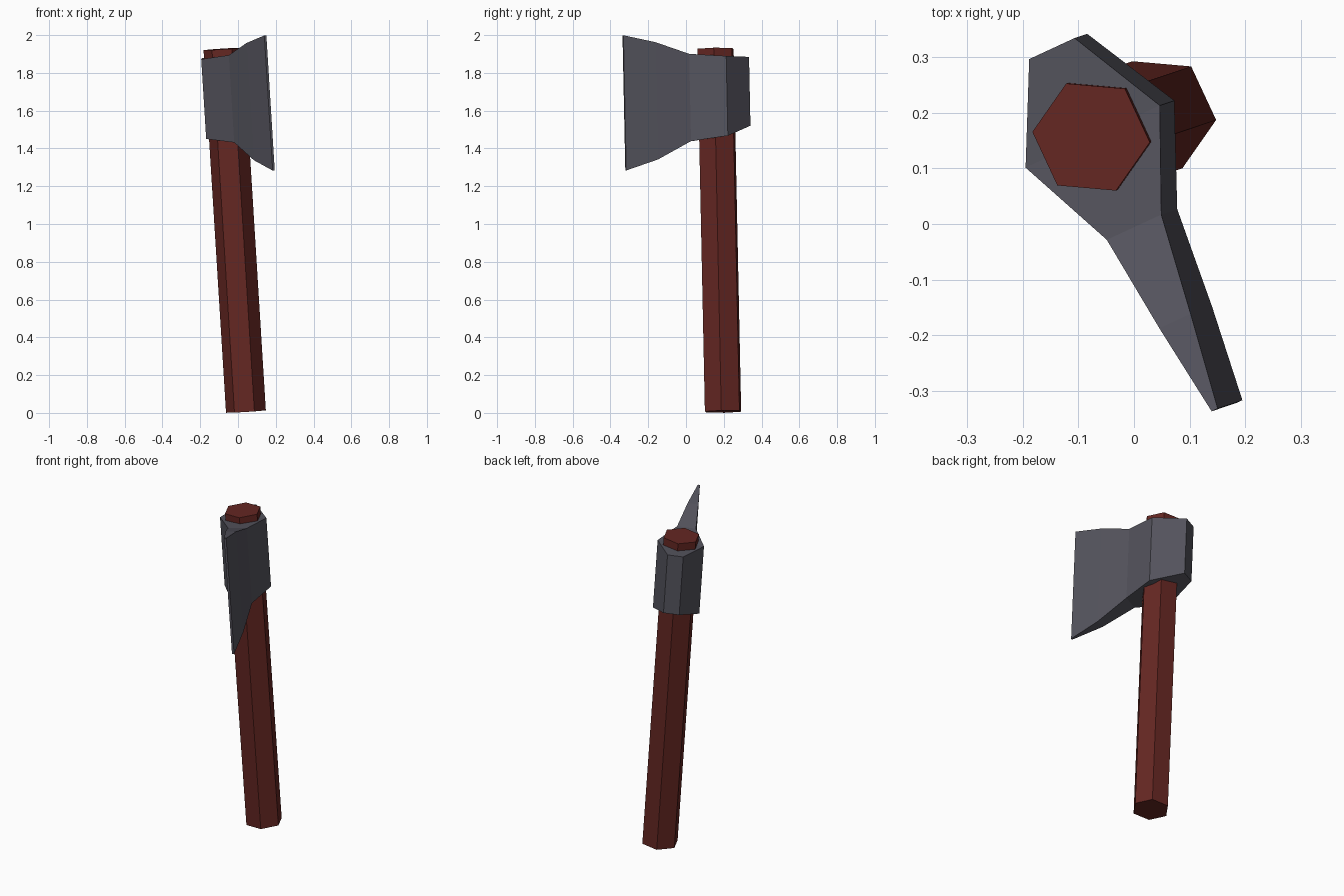
import bpy, bmesh, math
from mathutils import Vector, Matrix

if "Cube" in bpy.data.objects:
    bpy.data.objects.remove(bpy.data.objects["Cube"])

# Tilted frame shared by both parts: handle foot and handle top centres
foot = Vector((0.042, 0.196, 0.007))
top = Vector((-0.077, 0.156, 1.927))
axis = top - foot
frame = Matrix.Translation(foot) @ Vector((0, 0, 1)).rotation_difference(axis).to_matrix().to_4x4()


def add_part(name, bm, color):
    bmesh.ops.recalc_face_normals(bm, faces=bm.faces)
    mesh = bpy.data.meshes.new(name)
    bm.to_mesh(mesh)
    bm.free()
    obj = bpy.data.objects.new(name, mesh)
    bpy.context.collection.objects.link(obj)
    obj.matrix_world = frame
    mat = bpy.data.materials.new(name + "_material")
    mat.diffuse_color = (*color, 1)
    mat.use_nodes = True
    mat.node_tree.nodes["Principled BSDF"].inputs["Base Color"].default_value = mat.diffuse_color
    mesh.materials.append(mat)
    return obj


# Handle: six-sided prism
bm = bmesh.new()
bmesh.ops.create_cone(bm, cap_ends=True, segments=6, radius1=0.106, radius2=0.106,
                      depth=axis.length,
                      matrix=Matrix.Translation((0, 0, axis.length / 2))
                      @ Matrix.Rotation(math.radians(-5), 4, 'Z'))
# Fix the vertex direction so one corner points about +x
a = min(math.degrees(math.atan2(v.co.y, v.co.x)) % 60 for v in bm.verts)
bmesh.ops.rotate(bm, verts=bm.verts, cent=(0, 0, 0),
                 matrix=Matrix.Rotation(math.radians(55 - a), 3, 'Z'))
add_part("handle", bm, (0.13, 0.02, 0.016))

# Axe head: rectangular sections from poll to cutting edge
# (distance along blade, half thickness, lower z, upper z)
sections = [
    (-0.174, 0.045, 1.515, 1.880),
    (0.000, 0.133, 1.455, 1.878),
    (0.179, 0.054, 1.430, 1.893),
    (0.363, 0.031, 1.333, 1.955),
    (0.538, 0.006, 1.275, 1.992),
]
u = Vector((0.42, -0.907, 0)).normalized()
v = Vector((-u.y, u.x, 0))
bm = bmesh.new()
rings = []
for d, h, lo, hi in sections:
    rings.append([bm.verts.new(u * d + v * s * h + Vector((0, 0, z)))
                  for s, z in ((-1, lo), (1, lo), (1, hi), (-1, hi))])
for r0, r1 in zip(rings, rings[1:]):
    for i in range(4):
        j = (i + 1) % 4
        bm.faces.new((r0[i], r0[j], r1[j], r1[i]))
bm.faces.new(rings[0])
bm.faces.new(rings[-1])
add_part("axe_head", bm, (0.09, 0.088, 0.11))
